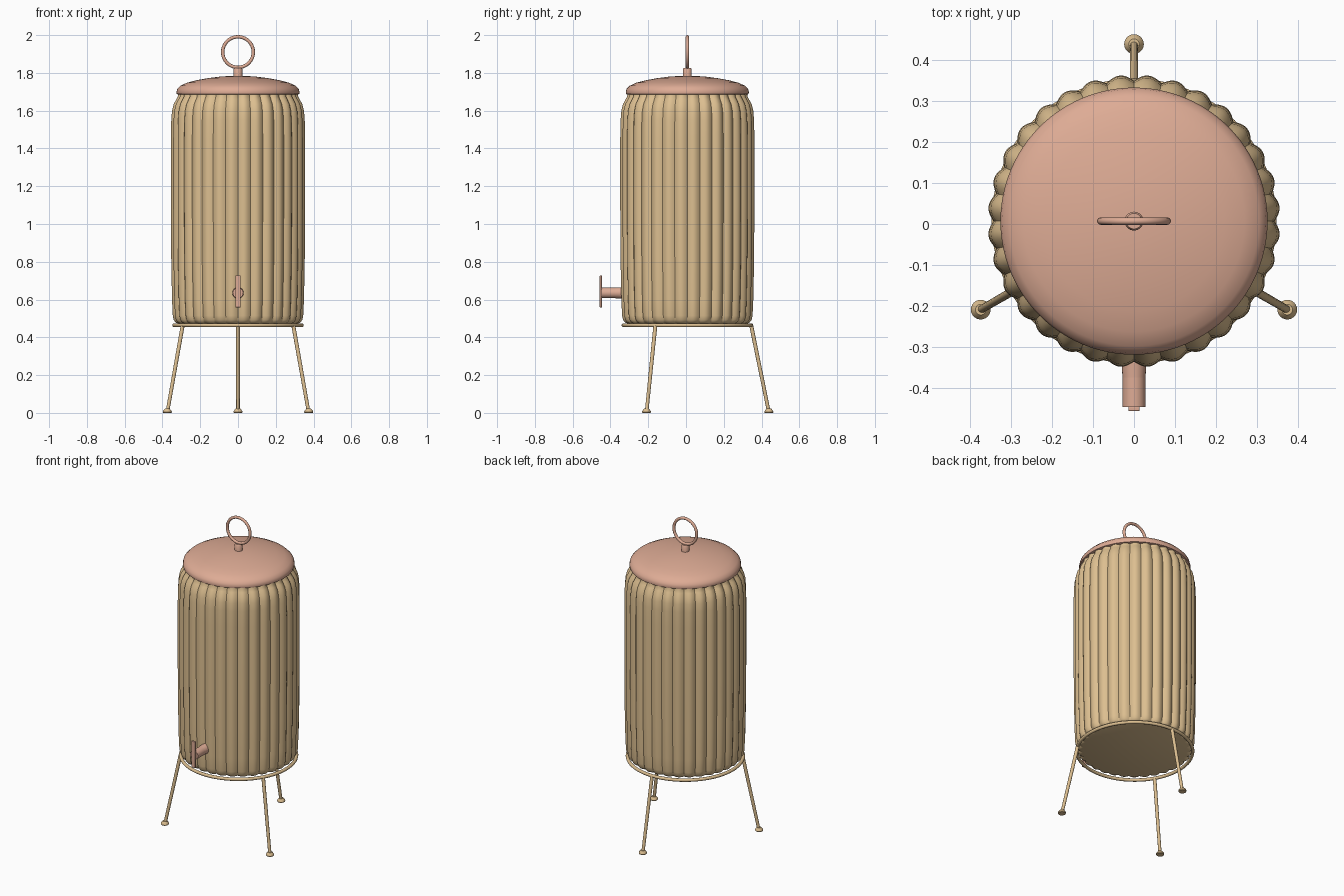
import bpy, bmesh
from math import sin, cos, pi, radians
from mathutils import Vector

cube = bpy.data.objects.get("Cube")
if cube:
    bpy.data.objects.remove(cube)

CY = 0.007      # jar axis sits slightly behind the origin
FLUTES = 32


def material(name, color):
    m = bpy.data.materials.new(name)
    m.use_nodes = True
    m.diffuse_color = (*color, 1)
    m.node_tree.nodes["Principled BSDF"].inputs["Base Color"].default_value = (*color, 1)
    return m


TAN = material("warm tan", (0.72, 0.52, 0.28))
PINK = material("rose copper", (0.73, 0.41, 0.30))


def finish(ob, name, mat, angle=40):
    ob.name = name
    ob.data.materials.append(mat)
    bpy.ops.object.select_all(action="DESELECT")
    ob.select_set(True)
    bpy.context.view_layer.objects.active = ob
    bpy.ops.object.shade_smooth_by_angle(angle=radians(angle))
    return ob


def lathe(name, profile, mat, steps=64, depth=0.0, center=(0, CY, 0), angle=40):
    """Spin (radius, height) points round z; depth presses scalloped flutes in."""
    bm = bmesh.new()
    rings = []
    for r, z in profile:
        ring = []
        for i in range(steps):
            a = 2 * pi * i / steps
            flute = depth * (1 - abs(sin(FLUTES * a / 2)))
            ring.append(bm.verts.new(((r - flute) * cos(a), (r - flute) * sin(a), z)))
        rings.append(ring)
    for lo, hi in zip(rings, rings[1:]):
        for i in range(steps):
            j = (i + 1) % steps
            bm.faces.new((lo[i], lo[j], hi[j], hi[i]))
    bm.faces.new(rings[0][::-1])
    bm.faces.new(rings[-1])
    me = bpy.data.meshes.new(name)
    bm.to_mesh(me)
    bm.free()
    ob = bpy.data.objects.new(name, me)
    ob.location = center
    bpy.context.collection.objects.link(ob)
    return finish(ob, name, mat, angle)


def rod(name, start, end, r1, r2, mat, sides=24):
    start, end = Vector(start), Vector(end)
    axis = end - start
    bpy.ops.mesh.primitive_cone_add(vertices=sides, radius1=r1, radius2=r2, depth=axis.length,
                                    location=(start + end) / 2,
                                    rotation=axis.to_track_quat("Z", "Y").to_euler())
    return finish(bpy.context.object, name, mat)


def torus(name, major, minor, location, mat, rotation=(0, 0, 0)):
    bpy.ops.mesh.primitive_torus_add(major_segments=72, minor_segments=12, major_radius=major,
                                     minor_radius=minor, location=location, rotation=rotation)
    return finish(bpy.context.object, name, mat)


# Fluted jar with rounded foot and shoulder
lathe("jar_body", [(0.315, 0.472), (0.331, 0.478), (0.342, 0.492), (0.347, 0.515), (0.351, 0.6),
                   (0.355, 0.8), (0.357, 1.1), (0.357, 1.45), (0.355, 1.55), (0.351, 1.6),
                   (0.342, 1.635), (0.328, 1.66), (0.32, 1.675), (0.318, 1.695)],
      TAN, steps=FLUTES * 10, depth=0.014, angle=60)

# Domed lid with knob and ring handle
lathe("lid", [(0.315, 1.685), (0.324, 1.688), (0.326, 1.698), (0.322, 1.715), (0.305, 1.732),
              (0.27, 1.748), (0.22, 1.761), (0.16, 1.772), (0.09, 1.781), (0.03, 1.784)],
      PINK, steps=96, angle=60)
lathe("lid_post", [(0.023, 1.775), (0.023, 1.82), (0.019, 1.826)], PINK, steps=32)
torus("lid_ring", 0.081, 0.009, (0, CY, 1.91), PINK, (pi / 2, 0, 0))

# Tap: collar, barrel and upright lever
rod("tap_collar", (0, -0.33, 0.635), (0, -0.375, 0.635), 0.031, 0.028, PINK)
rod("tap_barrel", (0, -0.33, 0.635), (0, -0.447, 0.635), 0.028, 0.028, PINK)
bpy.ops.mesh.primitive_cube_add(size=1, location=(0, -0.451, 0.643))
lever = bpy.context.object
lever.scale = (0.028, 0.012, 0.17)
bpy.ops.object.transform_apply(location=False, rotation=False, scale=True)
bevel = lever.modifiers.new("soft edges", "BEVEL")
bevel.width = 0.003
bevel.segments = 2
finish(lever, "tap_lever", PINK)

# Stand: hoop with three splayed legs and flared feet
torus("stand_hoop", 0.338, 0.010, (0, CY, 0.464), TAN)
for label, deg in (("back", 90), ("right", 210), ("left", 330)):
    c, s = cos(radians(deg)), sin(radians(deg))
    rod(f"{label}_leg", (0.338 * c, CY + 0.338 * s, 0.464), (0.43 * c, CY + 0.43 * s, 0.012),
        0.0105, 0.0095, TAN, 16)
    lathe(f"{label}_foot", [(0.022, 0), (0.024, 0.004), (0.022, 0.011), (0.013, 0.022)], TAN,
          steps=24, center=(0.432 * c, CY + 0.432 * s, 0))
